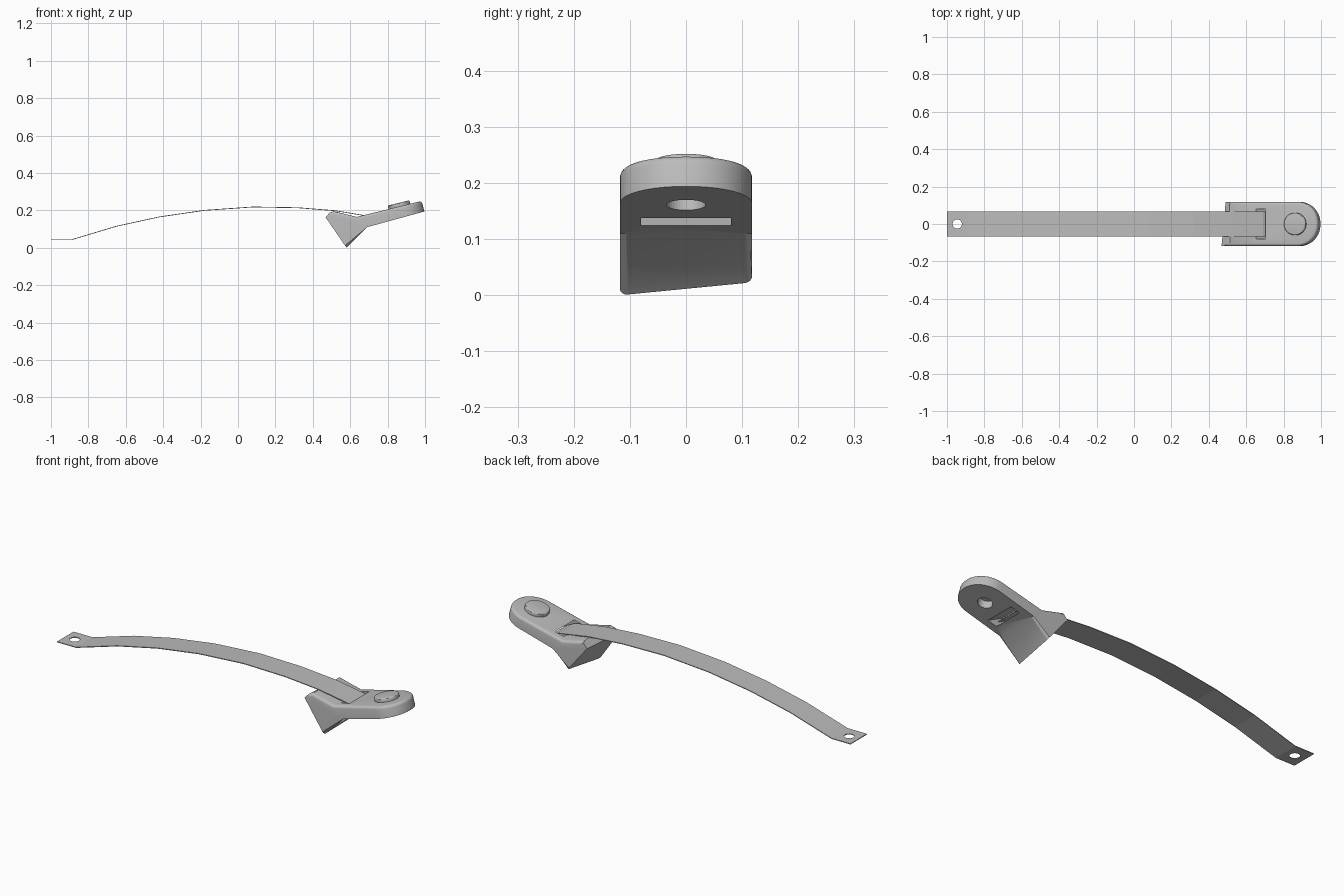
import bpy, bmesh, math
from mathutils import Matrix, Vector

cube = bpy.data.objects.get("Cube")
if cube:
    bpy.data.objects.remove(cube, do_unlink=True)

grey = bpy.data.materials.new("plain grey")
grey.use_nodes = True
grey.diffuse_color = (0.5, 0.5, 0.5, 1)
grey.node_tree.nodes["Principled BSDF"].inputs["Base Color"].default_value = (0.5, 0.5, 0.5, 1)

TILT = -0.238          # slope of the head plate
HALF = 0.118           # half width of the head


def make_object(name, bm):
    bmesh.ops.recalc_face_normals(bm, faces=bm.faces)
    mesh = bpy.data.meshes.new(name)
    bm.to_mesh(mesh)
    bm.free()
    mesh.materials.append(grey)
    obj = bpy.data.objects.new(name, mesh)
    bpy.context.collection.objects.link(obj)
    return obj


def prism(profile, half):
    """Extrude an xz outline symmetrically along y."""
    bm = bmesh.new()
    face = bm.faces.new([bm.verts.new((x, -half, z)) for x, z in profile])
    ext = bmesh.ops.extrude_face_region(bm, geom=[face])
    verts = [v for v in ext["geom"] if isinstance(v, bmesh.types.BMVert)]
    bmesh.ops.translate(bm, verts=verts, vec=(0, 2 * half, 0))
    bmesh.ops.recalc_face_normals(bm, faces=bm.faces)
    return bm


def disc(radius, depth, centre, tilt=0.0):
    bm = bmesh.new()
    place = Matrix.Translation(centre) @ Matrix.Rotation(tilt, 4, 'Y')
    bmesh.ops.create_cone(bm, cap_ends=True, segments=40, radius1=radius,
                          radius2=radius, depth=depth, matrix=place)
    return bm


def cut(obj, name, bm):
    cutter = make_object(name, bm)
    cutter.hide_render = True
    cutter.hide_viewport = True
    mod = obj.modifiers.new(name, 'BOOLEAN')
    mod.operation = 'DIFFERENCE'
    mod.solver = 'EXACT'
    mod.object = cutter


def smooth(obj):
    bpy.ops.object.select_all(action='DESELECT')
    obj.select_set(True)
    bpy.context.view_layer.objects.active = obj
    bpy.ops.object.shade_smooth_by_angle(angle=math.radians(30))


# Head: bent block with a pointed foot and a round end
bm = prism([(0.468, 0.163), (0.58, 0.0), (0.69, 0.11), (0.997, 0.194),
            (0.982, 0.25), (0.635, 0.165), (0.512, 0.195), (0.49, 0.188)], HALF)
end_edges = [e for e in bm.edges
             if abs(e.verts[0].co.y) > 0.1 and e.verts[0].co.y == e.verts[1].co.y
             and min(v.co.x for v in e.verts) > 0.9]
# Skew the cut face of the foot
for v in bm.verts:
    if v.co.y > 0:
        if v.co.x < 0.5:
            v.co.x += 0.022
        elif v.co.z < 0.05:
            v.co += Vector((0.024, 0, 0.023))
# Round the free end in plan
bmesh.ops.bevel(bm, geom=[e for e in bm.edges if any(
    abs(f.normal.y) > 0.9 for f in e.link_faces) and
    all(v.co.x > 0.95 for v in e.verts)],
    offset=0.114, segments=10, profile=0.5, affect='EDGES')
bm.normal_update()
# Soften the top rim and the long edges of the foot
rim = []
for e in bm.edges:
    if len(e.link_faces) != 2:
        continue
    zs = sorted(f.normal.z for f in e.link_faces)
    sides = [abs(f.normal.y) > 0.9 for f in e.link_faces]
    foot = any(sides) and any(f.normal.x > 0.5 and f.normal.z < -0.5 for f in e.link_faces)
    if (zs[1] > 0.8 and zs[0] < 0.5) or foot:
        rim.append(e)
bmesh.ops.bevel(bm, geom=rim, offset=0.014, segments=4, profile=0.5,
                affect='EDGES', clamp_overlap=True)
head = make_object("head", bm)

# Sloping slot that takes the strap, and a round socket underneath
cut(head, "slot_cutter", prism([(0.56, 0.215), (0.65, 0.17), (0.83, 0.08),
                                (0.88, 0.093), (0.70, 0.183), (0.61, 0.228)], 0.08))
cut(head, "socket_cutter", disc(0.035, 0.07, (0.875, 0, 0.165), TILT))
smooth(head)

# Stud on top of the head
bm = disc(0.06, 0.03, (0.862, 0, 0.225), TILT)
bmesh.ops.bevel(bm, geom=[e for e in bm.edges if any(len(f.verts) > 4 for f in e.link_faces)],
                offset=0.007, segments=3, profile=0.5, affect='EDGES')
smooth(make_object("stud", bm))

# Thin arched strap with a flat drilled end
path = [(-1, 0.045), (-0.89, 0.045), (-0.65, 0.117), (-0.42, 0.167), (-0.18, 0.202),
        (0.08, 0.22), (0.32, 0.216), (0.52, 0.2), (0.69, 0.172), (0.74, 0.147)]
lower = [(x, z - 0.004) for x, z in reversed(path)]
strap = make_object("strap", prism(path + lower, 0.068))
cut(strap, "strap_hole_cutter", disc(0.025, 0.1, (-0.945, 0, 0.045)))
